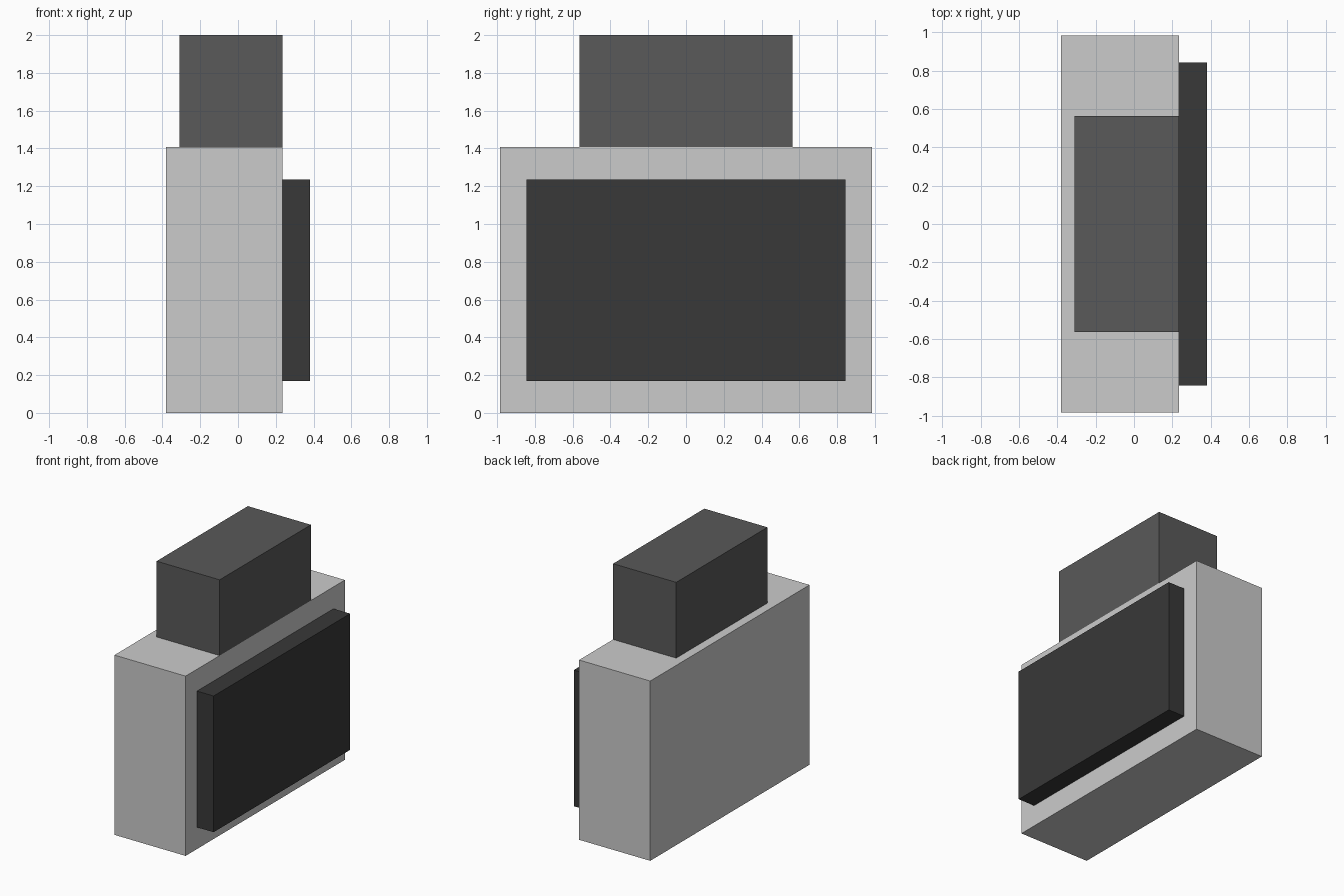
import bpy

if "Cube" in bpy.data.objects:
    bpy.data.objects.remove(bpy.data.objects["Cube"])


def material(name, value):
    mat = bpy.data.materials.new(name)
    mat.diffuse_color = (value, value, value, 1)
    mat.use_nodes = True
    mat.node_tree.nodes["Principled BSDF"].inputs["Base Color"].default_value = mat.diffuse_color
    return mat


def box(name, x, y_half, z, mat=None):
    """Box from x and z ranges, symmetric about y = 0."""
    bpy.ops.mesh.primitive_cube_add(
        size=1, location=((x[0] + x[1]) / 2, 0, (z[0] + z[1]) / 2))
    obj = bpy.context.object
    obj.name = name
    obj.scale = (x[1] - x[0], 2 * y_half, z[1] - z[0])
    bpy.ops.object.transform_apply(location=False, rotation=False, scale=True)
    if mat:
        obj.data.materials.append(mat)
    return obj


# Main housing
box("body", (-0.38, 0.236), 0.985, (0, 1.407))
# Upper block, flush with the panel side of the housing
box("top_block", (-0.31, 0.236), 0.564, (1.407, 2.0), material("dark_grey", 0.1))
# Raised plate on the right side
box("side_panel", (0.236, 0.38), 0.844, (0.17, 1.236), material("charcoal", 0.04))
